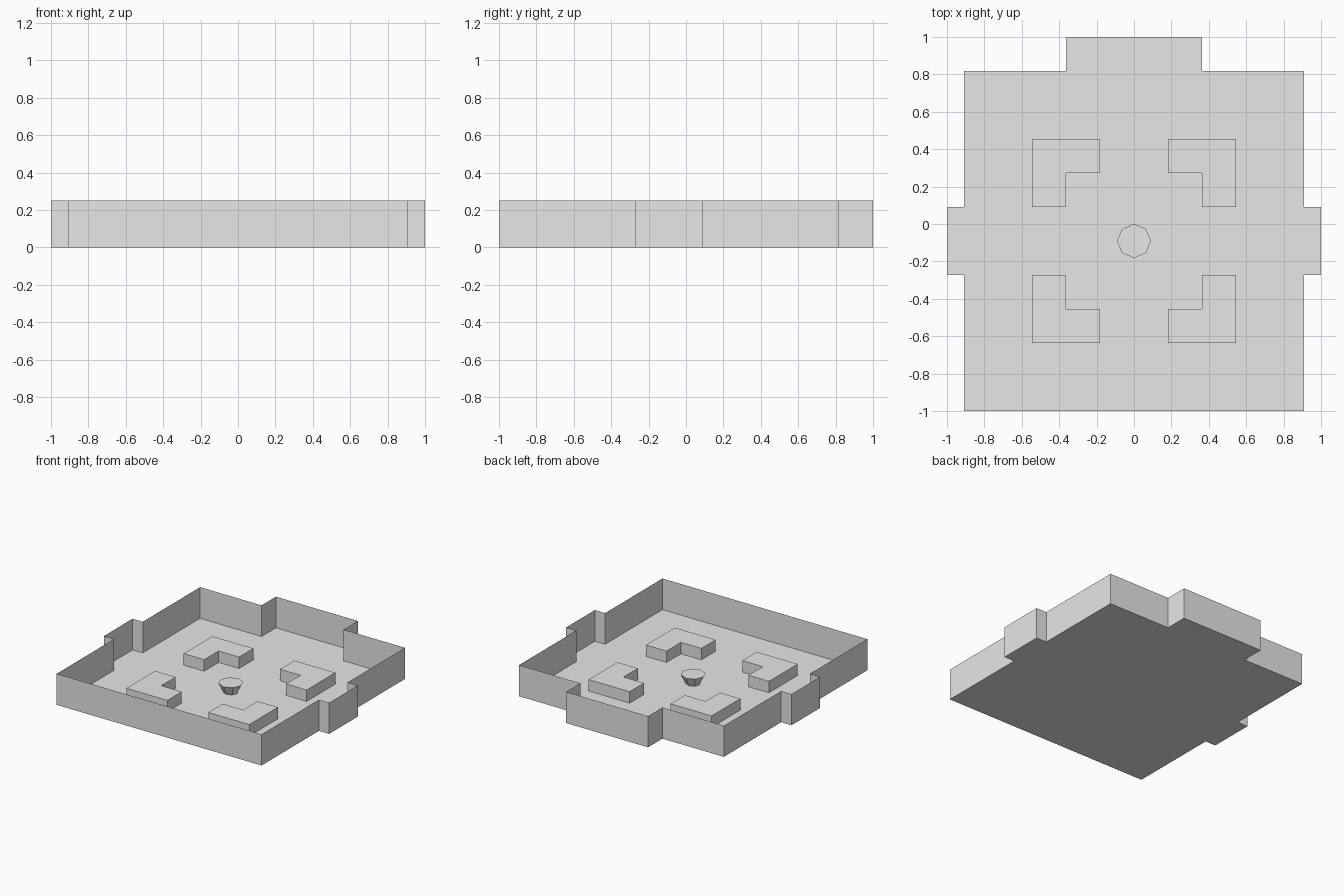
import bpy, bmesh, math

if "Cube" in bpy.data.objects:
    bpy.data.objects.remove(bpy.data.objects["Cube"])

U = 2 / 11          # tile size of the room layout
WALL_H = 0.25
BLOCK_H = 0.092

grey = bpy.data.materials.new("plain grey")
grey.diffuse_color = (0.8, 0.8, 0.8, 1)
grey.use_nodes = True
grey.node_tree.nodes["Principled BSDF"].inputs["Base Color"].default_value = grey.diffuse_color


def finish(bm, name):
    mesh = bpy.data.meshes.new(name)
    bm.to_mesh(mesh)
    bm.free()
    mesh.materials.append(grey)
    obj = bpy.data.objects.new(name, mesh)
    bpy.context.collection.objects.link(obj)
    return obj


# half outline of the room, in tiles, mirrored to the full plan
half = [(5, -5.5), (5, -1.5), (5.5, -1.5), (5.5, 0.5),
        (5, 0.5), (5, 4.5), (2, 4.5), (2, 5.5)]
outline = half + [(-x, y) for x, y in reversed(half)]
outline = [(x * U, y * U) for x, y in outline]

# floor with thin, open-topped walls around it
bm = bmesh.new()
low = [bm.verts.new((x, y, 0)) for x, y in outline]
high = [bm.verts.new((x, y, WALL_H)) for x, y in outline]
bm.faces.new(low)
for i in range(len(low)):
    j = (i + 1) % len(low)
    # faces wind inward so the room interior is the front side
    bm.faces.new((low[j], low[i], high[i], high[j]))
finish(bm, "room_floor_and_walls")

# four L-shaped blocks, notches facing the middle
ell = [(1, 3), (3, 3), (3, 1), (2, 1), (2, 2), (1, 2)]
for sx, x_name in ((1, "right"), (-1, "left")):
    for sy, y_name in ((1, "back"), (-1, "front")):
        bm = bmesh.new()
        base = bm.faces.new([bm.verts.new((sx * x * U, (sy * y - 0.5) * U, 0))
                             for x, y in ell])
        ext = bmesh.ops.extrude_face_region(bm, geom=[base], use_keep_orig=True)
        top = [v for v in ext["geom"] if isinstance(v, bmesh.types.BMVert)]
        bmesh.ops.translate(bm, verts=top, vec=(0, 0, BLOCK_H))
        bmesh.ops.recalc_face_normals(bm, faces=bm.faces)
        finish(bm, f"corner_block_{y_name}_{x_name}")

# eight-sided pedestal, wider at the top
bm = bmesh.new()
bmesh.ops.create_cone(bm, cap_ends=True, segments=8,
                      radius1=0.054, radius2=0.5 * U, depth=0.075)
bmesh.ops.translate(bm, verts=bm.verts, vec=(0, -0.5 * U, 0.0375))
finish(bm, "centre_pedestal")
